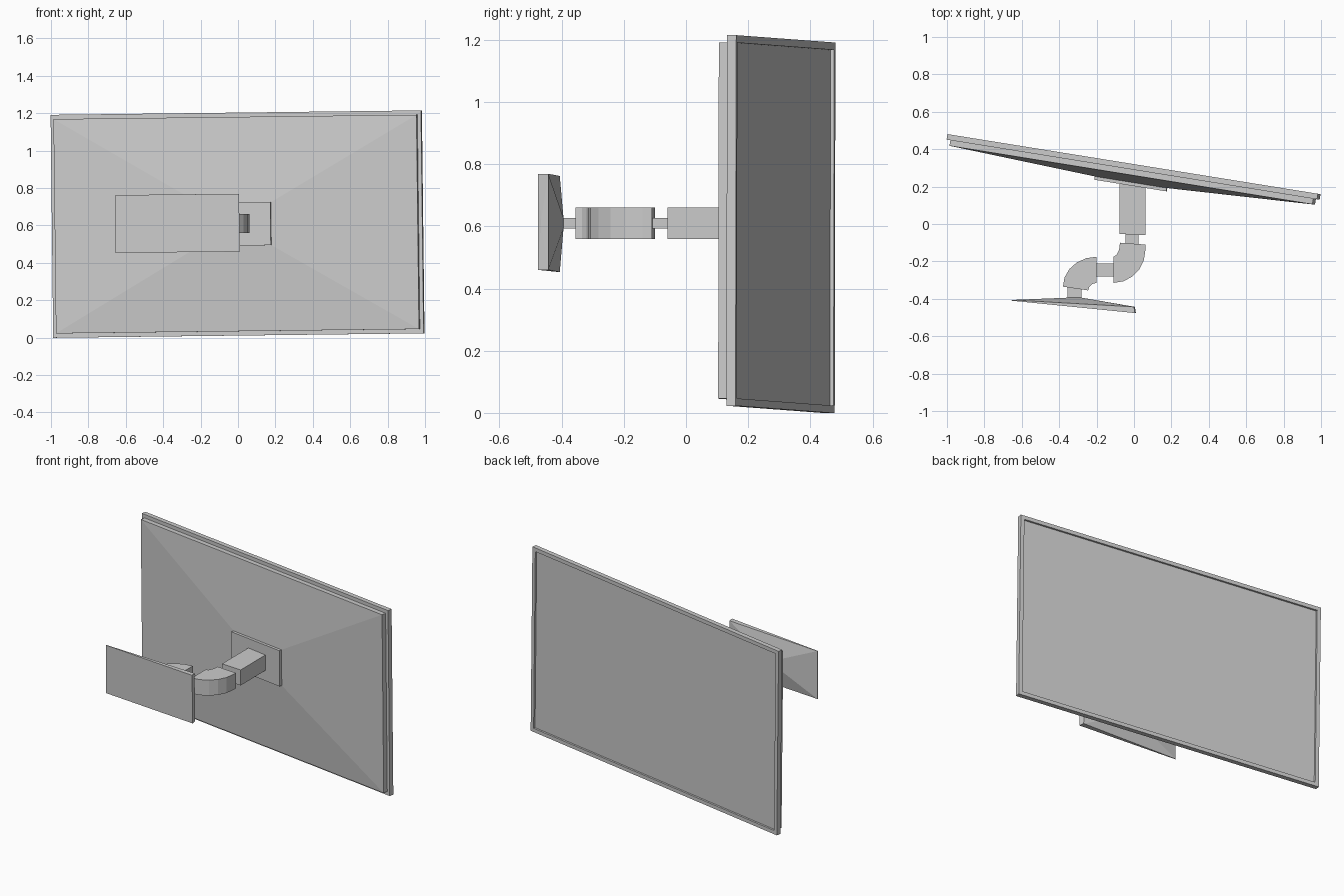
import bpy, bmesh, math
from mathutils import Matrix, Vector

if "Cube" in bpy.data.objects:
    bpy.data.objects.remove(bpy.data.objects["Cube"])

# Screen frame: swivelled about z, with a slight roll
TILT = (Matrix.Translation((0, 0.32, 0.607))
        @ Matrix.Rotation(math.radians(-9.15), 4, 'Z')
        @ Matrix.Rotation(math.radians(-0.68), 4, 'Y'))


def loft(name, rings, matrix=Matrix()):
    """Skin closed rings with side faces and cap both ends."""
    bm = bmesh.new()
    vs = [[bm.verts.new(matrix @ Vector(p)) for p in r] for r in rings]
    for a, b in zip(vs, vs[1:]):
        n = len(a)
        for i in range(n):
            bm.faces.new((a[i], a[(i + 1) % n], b[(i + 1) % n], b[i]))
    bm.faces.new(vs[0])
    bm.faces.new(vs[-1])
    bmesh.ops.recalc_face_normals(bm, faces=bm.faces)
    me = bpy.data.meshes.new(name)
    bm.to_mesh(me)
    bm.free()
    ob = bpy.data.objects.new(name, me)
    bpy.context.collection.objects.link(ob)
    return ob


def rect(w, h, y):
    """Upright rectangle, half sizes w and h, at depth y."""
    return [(-w, y, -h), (w, y, -h), (w, y, h), (-w, y, h)]


def slab(name, outline, z0, z1):
    """Plan outline extruded upwards."""
    return loft(name, [[(x, y, z) for x, y in outline] for z in (z0, z1)])


def arc(cx, cy, rx, ry, a0, a1, n):
    out = []
    for i in range(n + 1):
        a = math.radians(a0 + (a1 - a0) * i / n)
        out.append((cx + rx * math.cos(a), cy + ry * math.sin(a)))
    return out


# Bezel with recessed display
W, H, B = 1.003, 0.596, 0.024
loft("screen_frame", [rect(W, H, -0.03), rect(W, H, 0),
                      rect(W - B, H - B, 0), rect(W - B, H - B, -0.012)], TILT)

# Rear housing: stepped tier, then shallow pyramid towards the mount
loft("rear_housing", [rect(0.983, 0.573, -0.028), rect(0.983, 0.573, -0.06),
                      rect(0.195, 0.115, -0.098)], TILT)
loft("mount_plate", [rect(0.195, 0.115, -0.09), rect(0.195, 0.115, -0.116)], TILT)

# Arm beam and pivots
slab("arm_beam", [(-0.077, -0.053), (0.061, -0.06), (0.061, 0.205), (-0.077, 0.225)], 0.56, 0.66)
slab("upper_pivot", [(-0.045, -0.12), (0.025, -0.12), (0.025, -0.05), (-0.045, -0.05)], 0.593, 0.627)
slab("middle_pivot", [(-0.21, -0.28), (-0.1, -0.28), (-0.1, -0.21), (-0.21, -0.21)], 0.593, 0.627)
slab("wall_pivot", [(-0.355, -0.40), (-0.28, -0.40), (-0.28, -0.34), (-0.355, -0.335)], 0.593, 0.627)

# Curved elbows
slab("upper_elbow", [(0.061, -0.11)] + arc(-0.11, -0.14, 0.171, 0.175, 0, -90, 5)
     + arc(-0.11, -0.10, 0.035, 0.075, -90, 0, 3), 0.56, 0.66)
slab("lower_elbow", arc(-0.2, -0.335, 0.18, 0.16, 90, 180, 5)
     + arc(-0.2, -0.355, 0.045, 0.04, 180, 90, 3), 0.56, 0.66)

# Wedge-shaped wall plate tapering to the pivot, with slightly peaked front
front = [(-0.655, -0.41, 0.453), (0.01, -0.476, 0.46), (0.005, -0.476, 0.769), (-0.655, -0.41, 0.762)]
back = [(-0.653, -0.406, 0.453), (0.005, -0.443, 0.46), (0.0, -0.443, 0.769), (-0.653, -0.406, 0.762)]
hub = [(-0.355, -0.394, 0.593), (-0.28, -0.394, 0.593), (-0.28, -0.394, 0.627), (-0.355, -0.394, 0.627)]
plate = loft("wall_plate", [front, back, hub])
bm = bmesh.new()
bm.from_mesh(plate.data)
face = min(bm.faces, key=lambda f: f.calc_center_median().y)
peak = bmesh.ops.poke(bm, faces=[face])["verts"][0]
peak.co.y -= 0.007
bm.to_mesh(plate.data)
bm.free()
